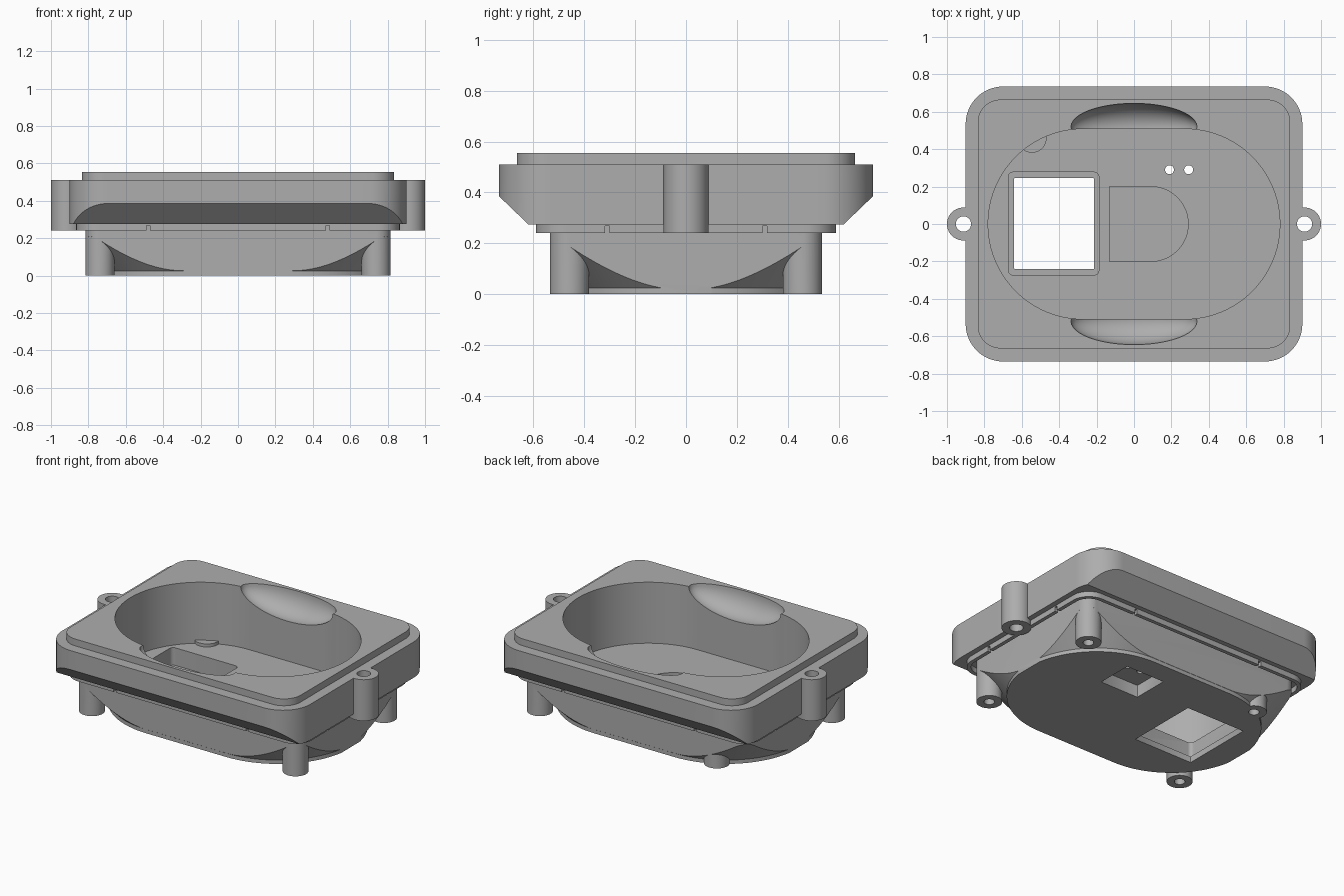
import bpy, bmesh, math
from mathutils import Vector, Matrix

if "Cube" in bpy.data.objects:
    bpy.data.objects.remove(bpy.data.objects["Cube"])

grey = bpy.data.materials.new("housing grey")
grey.diffuse_color = (0.42, 0.42, 0.42, 1)
grey.use_nodes = True
grey.node_tree.nodes["Principled BSDF"].inputs["Base Color"].default_value = grey.diffuse_color


def finish(name, bm):
    bmesh.ops.recalc_face_normals(bm, faces=bm.faces)
    me = bpy.data.meshes.new(name)
    bm.to_mesh(me)
    bm.free()
    me.materials.append(grey)
    ob = bpy.data.objects.new(name, me)
    bpy.context.collection.objects.link(ob)
    return ob


def prism(name, rings):
    """Solid through a stack of equal-length rings of 3D points."""
    bm = bmesh.new()
    loops = [[bm.verts.new(p) for p in r] for r in rings]
    n = len(loops[0])
    for a, b in zip(loops, loops[1:]):
        for i in range(n):
            bm.faces.new((a[i], a[(i + 1) % n], b[(i + 1) % n], b[i]))
    bm.faces.new(loops[0][::-1])
    bm.faces.new(loops[-1])
    return finish(name, bm)


def outline(hx, hy, r, seg=16, cx=0, cy=0):
    """Rounded rectangle; a stadium when r is close to hy."""
    pts = []
    for k, (sx, sy) in enumerate(((1, 1), (-1, 1), (-1, -1), (1, -1))):
        for i in range(seg + 1):
            a = math.pi / 2 * (k + i / seg)
            pts.append((cx + sx * (hx - r) + r * math.cos(a),
                        cy + sy * (hy - r) + r * math.sin(a)))
    return pts


def slab(name, hx, hy, r, z0, z1, cx=0, cy=0, seg=16):
    o = outline(hx, hy, r, seg, cx, cy)
    return prism(name, [[(x, y, z) for x, y in o] for z in (z0, z1)])


def cyl(name, x, y, r, z0, z1, n=40):
    o = [(x + r * math.cos(2 * math.pi * i / n), y + r * math.sin(2 * math.pi * i / n)) for i in range(n)]
    return prism(name, [[(a, b, z) for a, b in o] for z in (z0, z1)])


def boolean(ob, tool, op):
    m = ob.modifiers.new(op, 'BOOLEAN')
    m.operation, m.solver, m.object = op, 'EXACT', tool
    bpy.context.view_layer.objects.active = ob
    bpy.ops.object.modifier_apply(modifier=m.name)
    bpy.data.objects.remove(tool)


# upper shell, with sloped undersides along front and back
shell = slab("housing", 0.9, 0.735, 0.2, 0.275, 0.51)
prof = [(-.615, .27), (.615, .27), (.74, .39), (.74, .6), (-.74, .6), (-.74, .39)]
boolean(shell, prism("slope", [[(x, y, z) for y, z in prof] for x in (-1, 1)]), 'INTERSECT')

# screw ears
for s in (-1, 1):
    boolean(shell, cyl("ear", s * 0.912, 0, 0.088, 0.24, 0.51), 'UNION')

# raised lip on top
boolean(shell, slab("lip", 0.835, 0.665, 0.12, 0.45, 0.555), 'UNION')

# seal rim under the shell, with a groove inside it and small notches
rim = slab("rim", 0.865, 0.59, 0.12, 0.24, 0.3)
boolean(rim, slab("groove", 0.84, 0.565, 0.095, 0.2, 0.275), 'DIFFERENCE')
for s in (-1, 1):
    for x, y, hx, hy in ((s * .48, 0, .009, .7), (0, s * .31, .95, .009)):
        boolean(rim, slab("notch", hx, hy, .001, .2, .268, x, y, 1), 'DIFFERENCE')
boolean(shell, rim, 'UNION')

# lower body: box trimmed by a flared stadium
base = slab("lower_body", 0.815, 0.535, 0.077, 0.0, 0.33)
flare = prism("flare", [[(x, y, z) for x, y in outline(0.29 + r, r, r - 0.0005, 24)]
                        for r, z in ((.534, -.05), (.534, .025), (.85, .341))])
boolean(base, flare, 'INTERSECT')

# four feet, one of them shifted to clear the cable exit
feet = [(.738, .458), (.738, -.458), (-.738, -.458), (-.545, .458)]
for x, y in feet:
    boolean(base, cyl("foot", x, y, 0.077, 0, 0.23), 'UNION')
boolean(shell, base, 'UNION')

# deep pocket with straight sides and round ends
boolean(shell, slab("pocket", 0.78, 0.508, 0.5075, 0.155, 0.7, seg=24), 'DIFFERENCE')

# foot top standing inside the pocket
boolean(shell, cyl("foot_top", -.545, .458, .077, .12, .175), 'UNION')

# finger scoops in front and back edges
for s in (-1, 1):
    bm = bmesh.new()
    bmesh.ops.create_uvsphere(bm, u_segments=48, v_segments=24, radius=1)
    bm.transform(Matrix.Translation((0, s * .52, .555)) @ Matrix.Diagonal((.337, .125, .14, 1)))
    boolean(shell, finish("scoop", bm), 'DIFFERENCE')

# square window with a ledge
boolean(shell, slab("window", .214, .243, .004, -.1, .3, -.427, .002, 2), 'DIFFERENCE')
boolean(shell, slab("window_recess", .242, .275, .025, .04, .3, -.43, .002, 6), 'DIFFERENCE')

# round-ended recess in the pocket floor
o = [(-.13, .2), (-.13, -.2)] + [(.09 + .2 * math.cos(a), .2 * math.sin(a))
                                 for a in (math.pi * (i / 24 - .5) for i in range(25))]
boolean(shell, prism("round_recess", [[(x, y, z) for x, y in o] for z in (.13, .3)]), 'DIFFERENCE')

# connector recess underneath and its two pin holes
boolean(shell, slab("connector_recess", .14, .12, .004, -.1, .08, .24, .27, 2), 'DIFFERENCE')
for x in (.19, .292):
    boolean(shell, cyl("pin_hole", x, .29, .024, -.1, .3, 24), 'DIFFERENCE')

# screw holes in ears and feet
for s in (-1, 1):
    boolean(shell, cyl("ear_hole", s * .912, 0, .041, 0, .7), 'DIFFERENCE')
for x, y in feet:
    boolean(shell, cyl("foot_hole", x, y, .032, -.1, .11, 24), 'DIFFERENCE')

# cable exit bored diagonally into one corner
bm = bmesh.new()
bmesh.ops.create_cone(bm, cap_ends=True, segments=32, radius1=.05, radius2=.05, depth=.3)
d = Vector((-1, 1, 0))
bm.transform(Matrix.Translation((-.76, .52, .15)) @ d.to_track_quat('Z', 'Y').to_matrix().to_4x4())
boolean(shell, finish("cable_exit", bm), 'DIFFERENCE')

# crisp edges, smooth curves
bpy.ops.object.select_all(action='DESELECT')
shell.select_set(True)
bpy.context.view_layer.objects.active = shell
bpy.ops.object.shade_smooth_by_angle(angle=math.radians(25))
